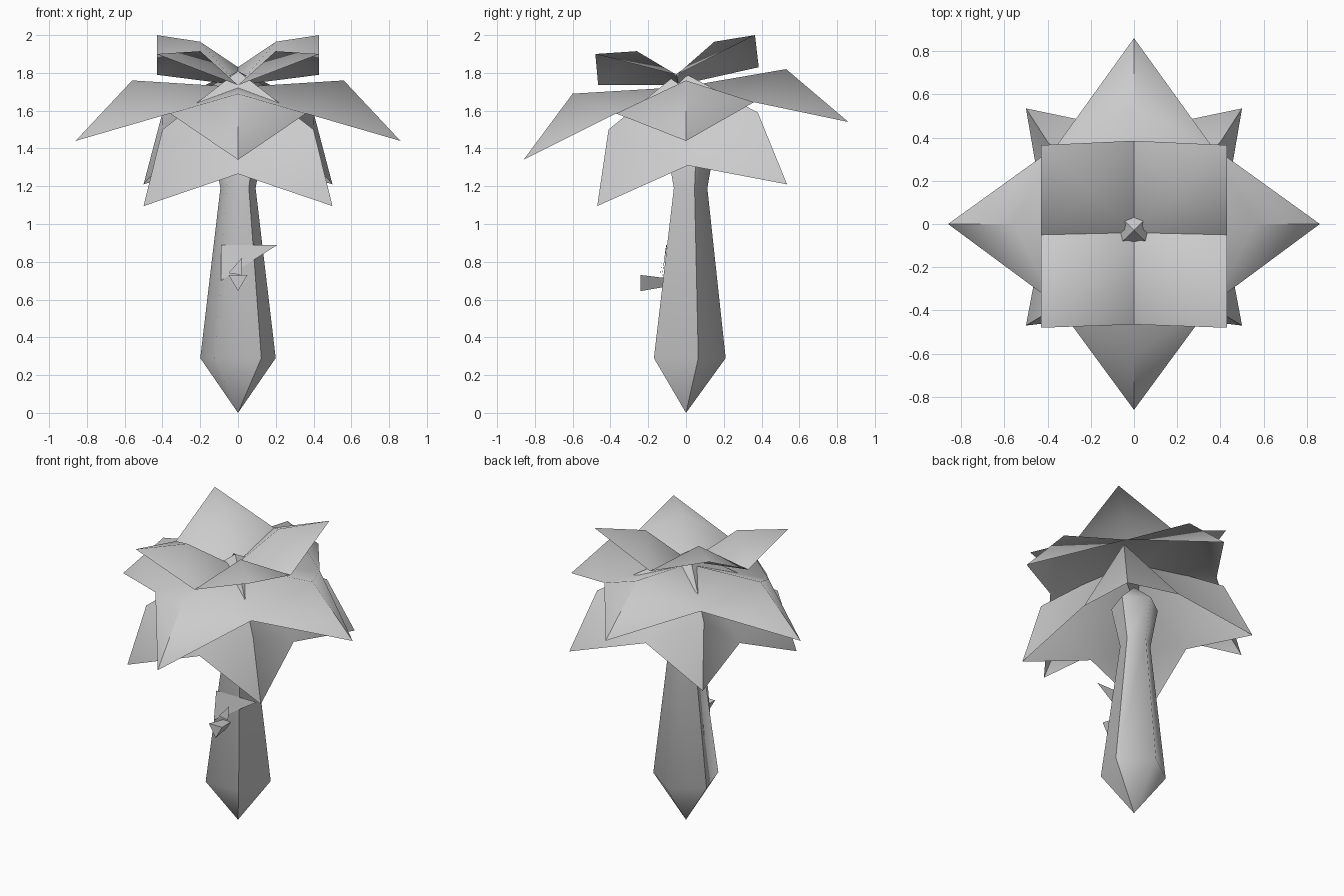
import bpy, bmesh, math
from mathutils import Vector

cube = bpy.data.objects.get("Cube")
if cube:
    bpy.data.objects.remove(cube, do_unlink=True)

# One plain grey for the whole model
grey = bpy.data.materials.new("plain_grey")
grey.use_nodes = True
GREY = (0.6, 0.6, 0.6, 1)
grey.diffuse_color = GREY
grey.node_tree.nodes["Principled BSDF"].inputs["Base Color"].default_value = GREY


def make_object(name, bm):
    mesh = bpy.data.meshes.new(name)
    bm.to_mesh(mesh)
    bm.free()
    mesh.materials.append(grey)
    obj = bpy.data.objects.new(name, mesh)
    bpy.context.collection.objects.link(obj)
    return obj


def smooth_by_angle(obj, degrees):
    bpy.ops.object.select_all(action="DESELECT")
    obj.select_set(True)
    bpy.context.view_layer.objects.active = obj
    bpy.ops.object.shade_smooth_by_angle(angle=math.radians(degrees))


def ring(points):
    """Front-to-back points on the +x side, continued by their mirror images."""
    mirrored = [(-x, y, z) for x, y, z in reversed(points) if x > 0]
    return [Vector(p) for p in points + mirrored]


def leaf_layer(name, apex, knots, tips, notches):
    """Four folded leaves round an apex, joined at the notches between them."""
    bm = bmesh.new()
    centre = bm.verts.new(apex)
    notch_verts = [bm.verts.new(p) for p in ring(notches)]
    for knot_co, tip_co in zip(ring(knots), ring(tips)):
        knot, tip = bm.verts.new(knot_co), bm.verts.new(tip_co)
        nearest = sorted(notch_verts, key=lambda v: (v.co - tip_co).length)[:2]
        for notch in nearest:
            bm.faces.new((centre, notch, knot))
            bm.faces.new((notch, tip, knot))
    bm.normal_update()
    for face in bm.faces:
        if face.normal.z < 0:
            face.normal_flip()
    smooth_by_angle(make_object(name, bm), 60)


# Crown: three layers of leaves
leaf_layer("lower_leaves", (0, -0.03, 1.81),
           knots=[(0.4, -0.41, 1.5), (0.4, 0.38, 1.59)],
           tips=[(0.5, -0.47, 1.095), (0.5, 0.535, 1.21)],
           notches=[(0, -0.41, 1.265), (0.41, 0.01, 1.31), (0, 0.43, 1.36)])
leaf_layer("middle_leaves", (0, -0.02, 1.725),
           knots=[(0, -0.6, 1.69), (0.56, 0, 1.76), (0, 0.53, 1.82)],
           tips=[(0, -0.86, 1.34), (0.86, 0, 1.44), (0, 0.86, 1.54)],
           notches=[(0.36, -0.37, 1.585), (0.36, 0.36, 1.645)])
leaf_layer("upper_leaves", (0, -0.04, 1.735),
           knots=[(0.2, -0.26, 1.915), (0.2, 0.15, 1.965)],
           tips=[(0.43, -0.48, 1.9), (0.43, 0.365, 2.0)],
           notches=[(0, -0.465, 1.735), (0.43, -0.05, 1.79), (0, 0.385, 1.83)])


# Trunk: five-sided, pointed at the foot, flared under the crown
def trunk():
    bm = bmesh.new()
    sides = 5
    rings = []
    for radius, y, z in [(0.21, 0, 0.29), (0.098, 0.015, 1.19), (0.15, 0.01, 1.46)]:
        angles = [math.pi / 2 + math.tau * i / sides for i in range(sides)]
        rings.append([bm.verts.new((radius * math.cos(a), y + radius * math.sin(a), z))
                      for a in angles])
    foot, head = bm.verts.new((0, 0, 0)), bm.verts.new((0, 0, 1.6))
    for i in range(sides):
        j = (i + 1) % sides
        bm.faces.new((foot, rings[0][j], rings[0][i]))
        bm.faces.new((head, rings[-1][i], rings[-1][j]))
        for low, high in zip(rings, rings[1:]):
            bm.faces.new((low[i], low[j], high[j], high[i]))
    # Both +x corners and the left-hand back corner stay crisp
    for face in bm.faces:
        face.smooth = True
    crisp = [v for r in rings for v in (r[1], r[3], r[4])] + [foot, head]
    for edge in bm.edges:
        a, b = edge.verts
        if a in crisp and b in crisp and abs(a.co.z - b.co.z) > 0.01:
            edge.smooth = False
    make_object("trunk", bm)


trunk()


# Small front details: flat shoots lying on the trunk and a tapered bud
def flat_shoot(name, corners):
    bm = bmesh.new()
    bm.faces.new([bm.verts.new(c) for c in corners])
    make_object(name, bm)


flat_shoot("side_shoot", [(-0.09, -0.13, 0.7), (0.21, -0.1, 0.89), (-0.09, -0.105, 0.89)])
flat_shoot("small_shoot", [(-0.05, -0.135, 0.74), (0.02, -0.135, 0.73), (0.02, -0.125, 0.82)])

bm = bmesh.new()
outer, inner = [[bm.verts.new((x * s, y, 0.695 + z * s)) for x, z in
                 ((-0.05, 0.035), (0.05, 0.035), (0, -0.05))]
                for y, s in ((-0.24, 1), (-0.11, 0.55))]
bm.faces.new(outer)
bm.faces.new(inner)
for i in range(3):
    bm.faces.new((outer[i - 1], outer[i], inner[i], inner[i - 1]))
bmesh.ops.recalc_face_normals(bm, faces=bm.faces)
make_object("bud", bm)
